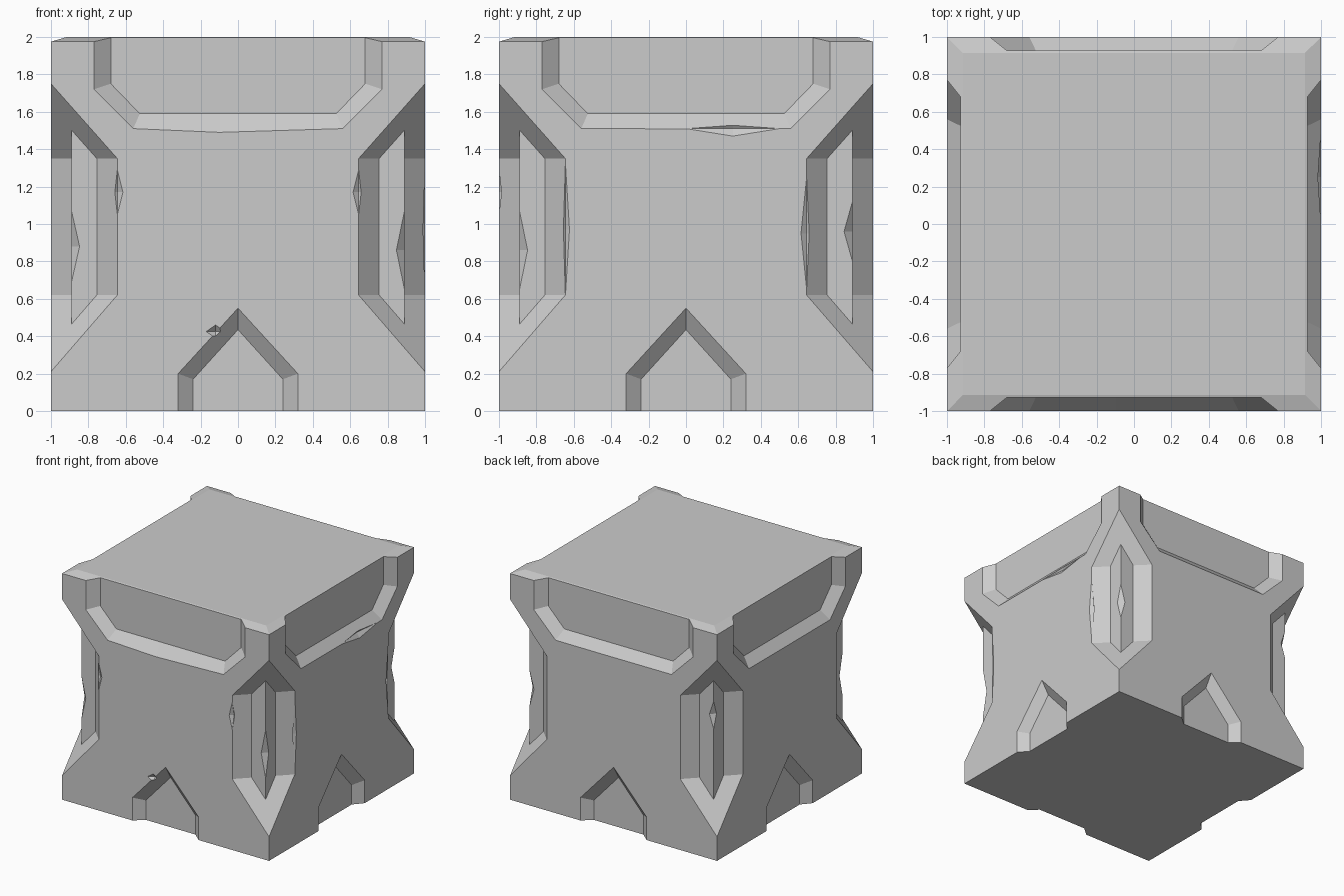
import bpy, bmesh
from math import pi
from mathutils import Matrix, Vector

if "Cube" in bpy.data.objects:
    bpy.data.objects.remove(bpy.data.objects["Cube"])


def loft(name, rings, turn=0.0):
    """Closed solid through equal-length rings of points, turned about z."""
    bm = bmesh.new()
    rot = Matrix.Rotation(turn, 3, 'Z')
    vs = [[bm.verts.new(rot @ Vector(p)) for p in ring] for ring in rings]
    n = len(vs[0])
    for a, b in zip(vs, vs[1:]):
        for i in range(n):
            j = (i + 1) % n
            bm.faces.new((a[i], a[j], b[j], b[i]))
    bm.faces.new(vs[0])
    bm.faces.new(vs[-1])
    bmesh.ops.recalc_face_normals(bm, faces=bm.faces)
    return finish(name, bm)


def finish(name, bm):
    me = bpy.data.meshes.new(name)
    bm.to_mesh(me)
    bm.free()
    ob = bpy.data.objects.new(name, me)
    bpy.context.collection.objects.link(ob)
    return ob


def square(h, z):
    return [(-h, -h, z), (h, -h, z), (h, h, z), (-h, h, z)]


def combine(target, tool, op='DIFFERENCE'):
    tool.hide_render = True
    mod = target.modifiers.new(tool.name, 'BOOLEAN')
    mod.operation, mod.object, mod.solver = op, tool, 'EXACT'
    bpy.context.view_layer.objects.active = target
    bpy.ops.object.modifier_apply(modifier=mod.name)
    bpy.data.objects.remove(tool)


def recess(outer, inner, depth, turn):
    """Sunken panel with sloped rim on one side face."""
    ring = lambda pts, y: [(x, y, z) for x, z in pts]
    return loft("recess_cutter", [ring(inner, depth - 1), ring(outer, -1), ring(outer, -1.2)], turn)


def chip(centre, size):
    """Small diamond bite out of an edge."""
    bm = bmesh.new()
    axes = (Vector((1, 0, 0)), Vector((0, 1, 0)), Vector((0, 0, 1)))
    for a, s in zip(axes, size):
        bm.verts.new(Vector(centre) + a * s)
        bm.verts.new(Vector(centre) - a * s)
    bmesh.ops.convex_hull(bm, input=bm.verts)
    bmesh.ops.recalc_face_normals(bm, faces=bm.faces)
    return finish("chip_cutter", bm)


# Block with a shallow worn chamfer round the top
block = loft("stone_block", [square(1, 0), square(1, 1.975), square(0.915, 2)])

# Hexagonal notches on the four upright edges
notch = [(1.645, 0.62), (1.645, 1.35), (2.1, 1.863), (2.1, 0.095)]
for k in range(4):
    rings = [[((s + t) / 2, (s - t) / 2, z) for s, z in notch] for t in (-0.6, 0.6)]
    combine(block, loft("notch_cutter", rings, k * pi / 2))

# Inner core shows as the sharp rib inside each notch
combine(block, loft("core", [square(0.89, 0.1), square(0.89, 1.9)]), 'UNION')

# Top panel and bottom arch recess on every side
for k in range(4):
    sag = 1.49 if k == 0 else 1.509
    top_out = [(-0.77, 2.2), (-0.77, 1.72), (-0.56, 1.51), (-0.1, sag), (0.56, 1.51), (0.77, 1.72), (0.77, 2.2)]
    top_in = [(-0.68, 2.2), (-0.68, 1.75), (-0.525, 1.59), (-0.1, 1.59), (0.525, 1.59), (0.68, 1.75), (0.68, 2.2)]
    arch_out = [(-0.32, -0.2), (-0.32, 0.2), (0, 0.55), (0.32, 0.2), (0.32, -0.2)]
    arch_in = [(-0.24, -0.2), (-0.24, 0.17), (0, 0.435), (0.24, 0.17), (0.24, -0.2)]
    combine(block, recess(top_out, top_in, 0.072, k * pi / 2))
    combine(block, recess(arch_out, arch_in, 0.07, k * pi / 2))

# Chips worn into ribs, notch rims and panel rims
chips = [
    ((-0.89, -0.89, 0.88), (0.043, 0.043, 0.19)),
    ((0.89, -0.89, 0.86), (0.043, 0.043, 0.21)),
    ((0.89, 0.89, 0.96), (0.045, 0.045, 0.16)),
    ((-0.89, 0.89, 1.2), (0.04, 0.04, 0.12)),
    ((-0.645, -1, 1.17), (0.03, 0.025, 0.12)),
    ((0.645, -1, 1.17), (0.03, 0.025, 0.12)),
    ((1, 0.645, 0.95), (0.025, 0.03, 0.3)),
    ((1, -0.645, 0.97), (0.02, 0.022, 0.36)),
    ((1, 0.25, 1.51), (0.03, 0.25, 0.04)),
    ((-0.12, -1, 0.425), (0.05, 0.03, 0.035)),
]
for c, s in chips:
    combine(block, chip(c, s))
